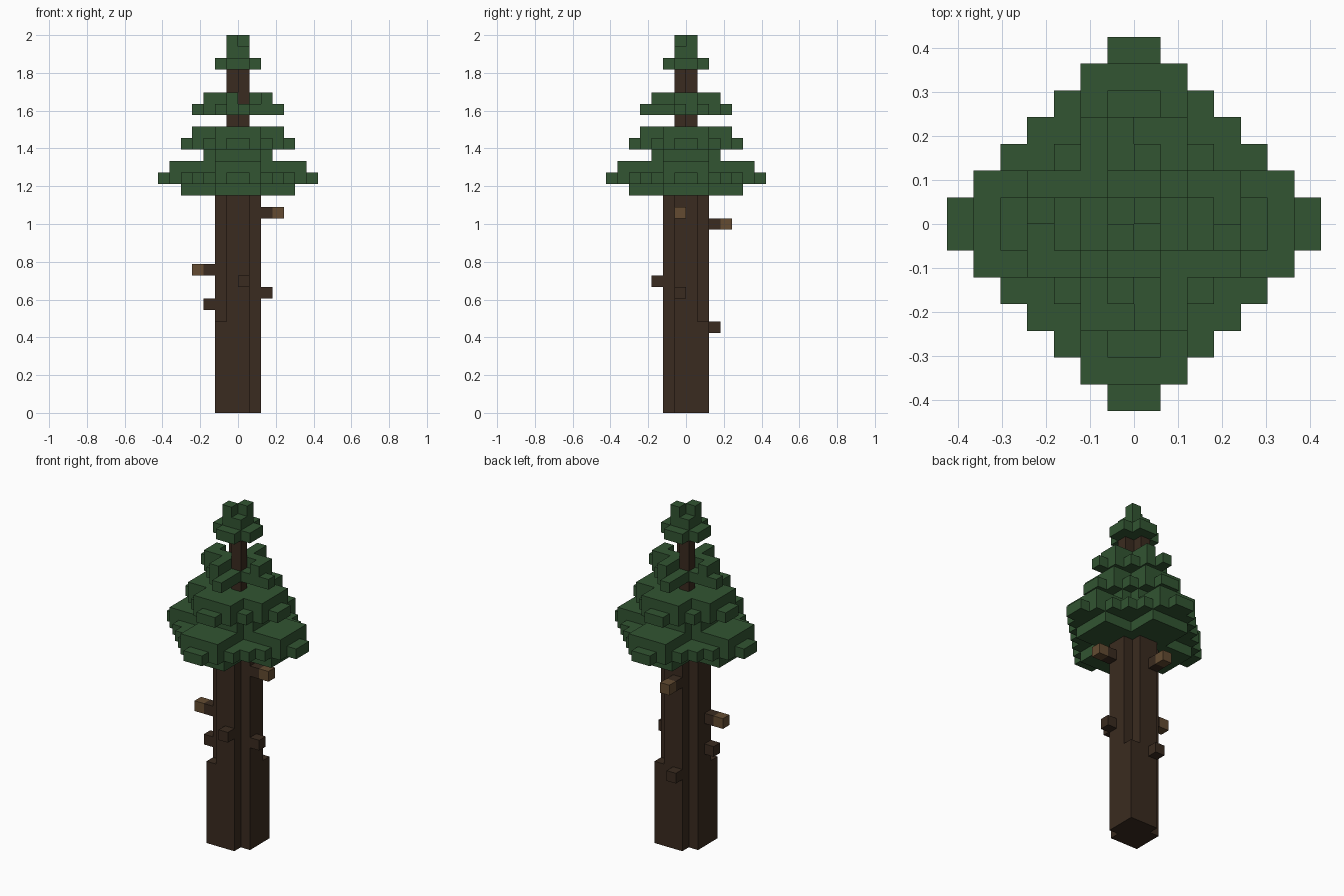
import bpy, bmesh
from mathutils import Vector

U = 2 / 33  # edge of one cube

cube = bpy.data.objects.get("Cube")
if cube:
    bpy.data.objects.remove(cube)


def material(name, rgb):
    m = bpy.data.materials.new(name)
    m.use_nodes = True
    m.diffuse_color = (*rgb, 1)
    m.node_tree.nodes["Principled BSDF"].inputs["Base Color"].default_value = (*rgb, 1)
    return m


bark = material("dark bark", (0.042, 0.024, 0.014))
wood = material("light wood", (0.125, 0.071, 0.031))
needles = material("needle green", (0.032, 0.09, 0.032))


def voxels(name, cells, mat):
    """Outer skin of a set of cubes, with flat areas merged."""
    cells = set(cells)
    bm = bmesh.new()
    for c in cells:
        for axis in range(3):
            for side in (0, 1):
                step = [0, 0, 0]
                step[axis] = side * 2 - 1
                if tuple(a + b for a, b in zip(c, step)) in cells:
                    continue
                u, v = (axis + 1) % 3, (axis + 2) % 3
                corners = []
                for a, b in ((0, 0), (1, 0), (1, 1), (0, 1)):
                    p = Vector(c)
                    p[axis] += side
                    p[u] += a
                    p[v] += b
                    corners.append(bm.verts.new(p * U))
                bm.faces.new(corners if side else corners[::-1])
    bmesh.ops.remove_doubles(bm, verts=bm.verts, dist=U / 100)
    bmesh.ops.dissolve_limit(bm, angle_limit=0.01, verts=bm.verts, edges=bm.edges)
    me = bpy.data.meshes.new(name)
    bm.to_mesh(me)
    bm.free()
    me.materials.append(mat)
    ob = bpy.data.objects.new(name, me)
    bpy.context.collection.objects.link(ob)


def ring(i):
    """Distance index from the trunk axis."""
    return i if i >= 0 else -1 - i


def layer(z, rule):
    """Cells of one layer; the rule gets the signed and the unsigned indices."""
    return [(i, j, z) for i in range(-7, 7) for j in range(-7, 7)
            if rule(i, j, ring(i), ring(j))]


def diamond(r):
    return lambda i, j, a, b: a + b < r


def cross(r):
    return lambda i, j, a, b: min(a, b) < 2 and max(a, b) < r


def same_side(i, j):
    return (i >= 0) == (j >= 0)


def turned(cells):
    """Cells together with their half turn about the axis."""
    return cells + [(-1 - x, -1 - y, z) for x, y, z in cells]


# Trunk: thick base, notched shaft, slim split leader
def base_rule(i, j, a, b):
    return max(a, b) < 2 and (a + b < 2 or same_side(i, j))


def leader_rule(i, j, a, b):
    return a + b == 0 and not same_side(i, j)


trunk = []
for z in range(30):
    trunk += layer(z, base_rule if z < 8 else diamond(2) if z < 22 else leader_rule)
voxels("trunk", trunk, bark)

# Twigs: first cube, outward direction, whether it has a light tip
twigs = [((2, -1, 17), (1, 0), True), ((-3, -1, 12), (-1, 0), True),
         ((-1, 2, 16), (0, 1), True), ((2, -1, 10), (1, 0), False),
         ((-3, -1, 9), (-1, 0), False), ((0, -3, 11), (0, -1), False),
         ((-1, 2, 7), (0, 1), False)]
for n, ((x, y, z), (dx, dy), tipped) in enumerate(twigs, 1):
    voxels(f"twig_{n}", [(x, y, z)], bark)
    if tipped:
        voxels(f"twig_tip_{n}", [(x + dx, y + dy, z)], wood)

# Lower branches: crosses above and below a full diamond
lower = layer(19, cross(5)) + layer(20, diamond(7))
lower += layer(21, cross(6)) + layer(22, cross(3))
voxels("lower_branches", lower, needles)

# Middle branches
voxels("middle_branches", layer(23, diamond(5)) + layer(24, cross(4)), needles)

# Upper branches: two full corners with arm tips, and narrow arms above
upper = layer(26, lambda i, j, a, b: same_side(i, j) and a + b < 3)
upper += layer(27, lambda i, j, a, b: same_side(i, j) and min(a, b) == 0
               and max(a, b) < 3)
upper += turned([(1, -1, 26), (2, -1, 26), (3, -1, 26), (2, -1, 27),
                 (0, -2, 26), (0, -3, 26), (0, -4, 26)])
voxels("upper_branches", upper, needles)

# Crown with a split tip
crown = layer(30, diamond(2)) + layer(31, diamond(1))
crown += layer(32, lambda i, j, a, b: a + b == 0 and same_side(i, j))
voxels("crown", crown, needles)
